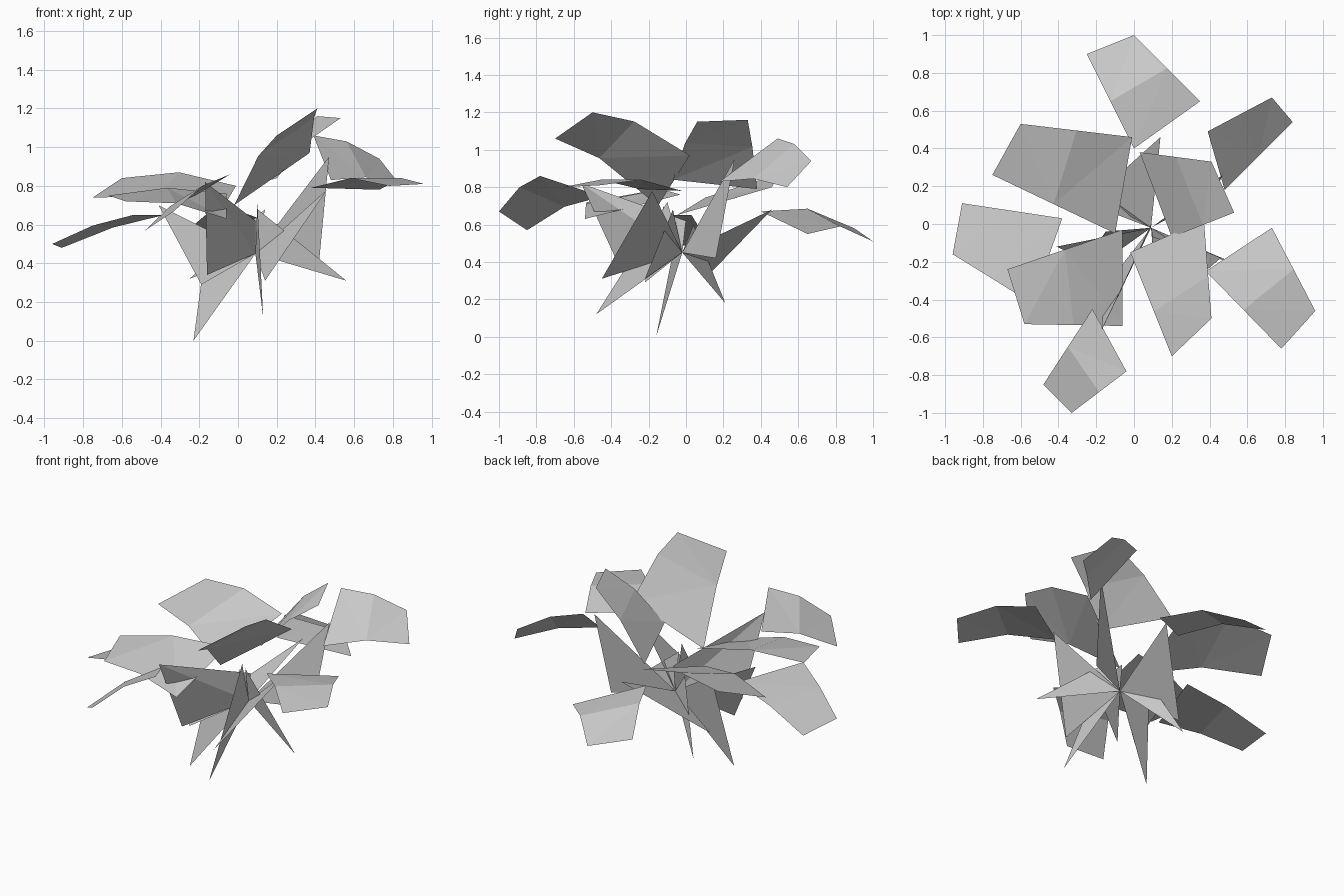
import bpy
import bmesh
from mathutils import Vector

default_cube = bpy.data.objects.get("Cube")
if default_cube:
    bpy.data.objects.remove(default_cube, do_unlink=True)

# One matte grey for the whole plant
grey = bpy.data.materials.new("leaf_grey")
grey.use_nodes = True
grey.diffuse_color = (0.6, 0.6, 0.6, 1)
grey.node_tree.nodes["Principled BSDF"].inputs["Base Color"].default_value = grey.diffuse_color

CROWN = Vector((0.09, -0.02, 0.45))


def sheet_object(name, rows):
    """Bridge successive rows of points into a flat-shaded open sheet."""
    bm = bmesh.new()
    grid = [[bm.verts.new(point) for point in row] for row in rows]
    for lower, upper in zip(grid, grid[1:]):
        for i in range(len(upper) - 1):
            if len(lower) == 1:
                bm.faces.new((lower[0], upper[i], upper[i + 1]))
            else:
                bm.faces.new((lower[i], lower[i + 1], upper[i + 1], upper[i]))
    bmesh.ops.triangulate(bm, faces=bm.faces[:])
    mesh = bpy.data.meshes.new(name)
    bm.to_mesh(mesh)
    bm.free()
    mesh.materials.append(grey)
    sheet = bpy.data.objects.new(name, mesh)
    bpy.context.collection.objects.link(sheet)
    return sheet


def leaf_blade(name, base_left, base_right, tip_left, tip_right, arch, bend=0.5):
    """Broad blade that arches upward between its base edge and its tip edge."""
    base = [Vector(base_left), Vector(base_right)]
    tip = [Vector(tip_left), Vector(tip_right)]
    rise = Vector((0, 0, arch))
    middle = [start.lerp(end, bend) + rise for start, end in zip(base, tip)]
    return sheet_object(name + "_blade", [base, middle, tip])


def leaf_stalk(name, low, high):
    """Triangular stalk sheet fanning out from the crown of the plant."""
    return sheet_object(name + "_stalk", [[CROWN], [Vector(low), Vector(high)]])


# Arching blades around the crown
leaf_blade("back_leaf",
           base_left=(0, .4, .67), base_right=(.35, .65, .55),
           tip_left=(-.25, .9, .58), tip_right=(0, 1, .51), arch=.06)
leaf_blade("upper_left_leaf",
           base_left=(.03, .38, .79), base_right=(.2, -.07, .84),
           tip_left=(.41, .33, 1.16), tip_right=(.53, .06, 1.15), arch=.04)
leaf_blade("front_left_leaf",
           base_left=(.73, -.02, .78), base_right=(.38, -.25, .79),
           tip_left=(.96, -.46, .81), tip_right=(.78, -.66, .8), arch=.045)
leaf_blade("back_right_leaf",
           base_left=(-.1, -.05, .65), base_right=(-.01, .46, .8),
           tip_left=(-.75, .26, .74), tip_right=(-.6, .53, .84), arch=.05)
leaf_blade("front_leaf",
           base_left=(-.22, -.45, .75), base_right=(-.04, -.78, .86),
           tip_left=(-.48, -.85, .57), tip_right=(-.33, -1, .67), arch=.035)
leaf_blade("upper_front_leaf",
           base_left=(-.02, -.15, .7), base_right=(.37, .02, .97),
           tip_left=(.2, -.7, 1.06), tip_right=(.41, -.5, 1.2), arch=.05, bend=.57)
leaf_blade("back_left_leaf",
           base_left=(.39, .49, 1.06), base_right=(.48, .18, .83),
           tip_left=(.73, .67, .94), tip_right=(.84, .54, .8), arch=.03)
leaf_blade("low_right_leaf",
           base_left=(-.54, -.42, .65), base_right=(-.38, .03, .65),
           tip_left=(-.96, -.16, .5), tip_right=(-.91, .11, .48), arch=.02)
leaf_blade("front_right_leaf",
           base_left=(-.06, -.03, .76), base_right=(-.06, -.54, .63),
           tip_left=(-.67, -.24, .75), tip_right=(-.58, -.53, .72), arch=.035)

# Pointed stalk sheets below the blades
leaf_stalk("back_leaf", low=(-.25, .11, .32), high=(.14, .46, .68))
leaf_stalk("front_left_leaf", low=(.14, -.45, .31), high=(.46, -.18, .78))
leaf_stalk("upper_left_leaf", low=(.56, -.22, .31), high=(.1, -.07, .68))
leaf_stalk("back_right_leaf", low=(-.2, .21, .18), high=(-.02, .04, .6))
leaf_stalk("front_leaf", low=(-.16, -.34, .34), high=(-.17, -.56, .82))
leaf_stalk("front_leaf_inner", low=(-.17, -.56, .82), high=(.09, 0, .62))
leaf_stalk("upper_front_leaf", low=(.13, -.48, .12), high=(.1, -.1, .72))
leaf_stalk("back_left_leaf", low=(.42, .16, .42), high=(.47, .26, .95))
leaf_stalk("low_right_leaf", low=(-.19, -.22, .29), high=(-.41, -.12, .7))
leaf_stalk("front_right_leaf", low=(-.23, -.16, 0), high=(-.15, -.04, .6))
